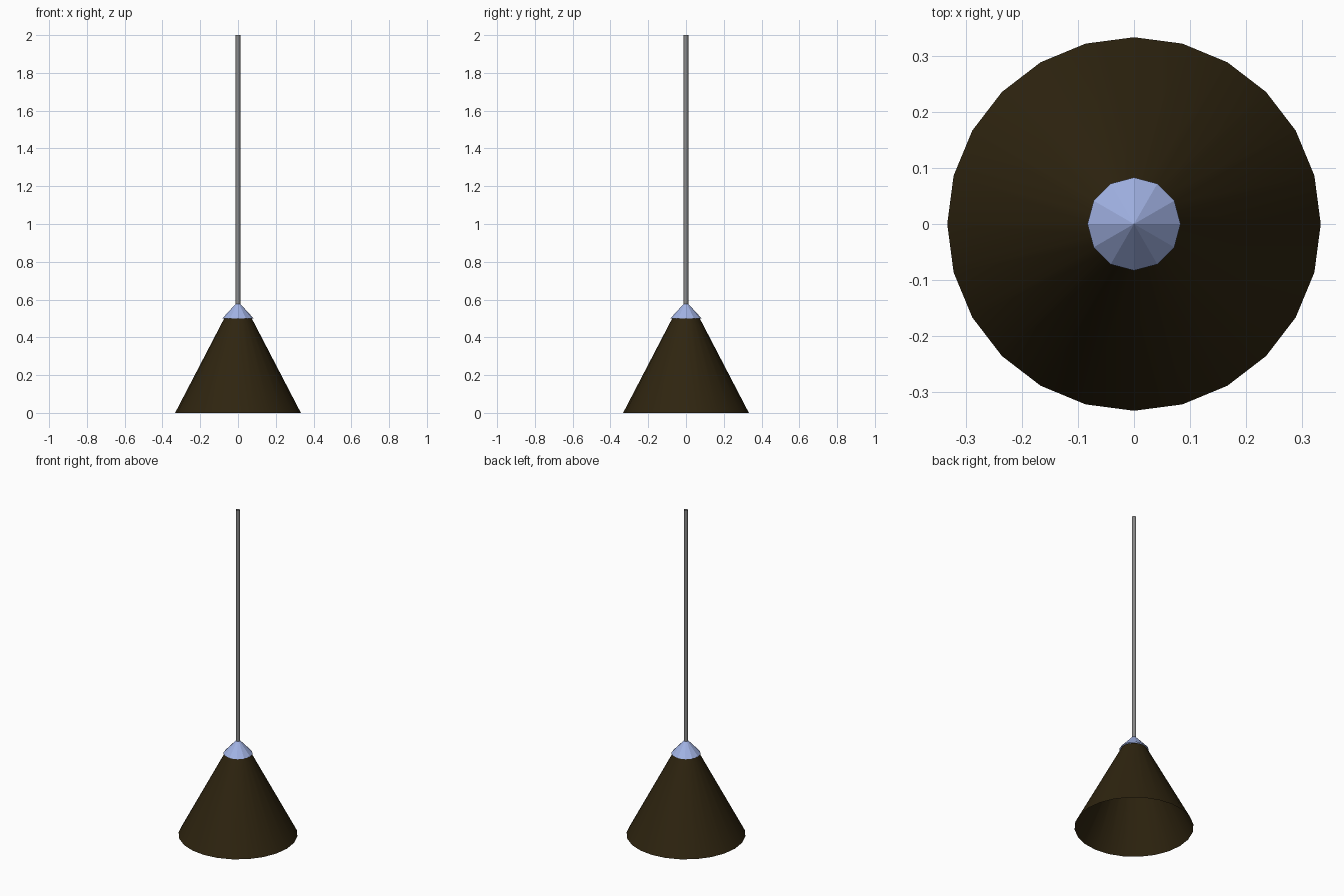
import bpy, math

if "Cube" in bpy.data.objects:
    bpy.data.objects.remove(bpy.data.objects["Cube"])


def material(name, rgb):
    m = bpy.data.materials.new(name)
    m.diffuse_color = (*rgb, 1)
    m.use_nodes = True
    m.node_tree.nodes["Principled BSDF"].inputs["Base Color"].default_value = m.diffuse_color
    return m


def tube(name, rings, sides, mat):
    """Open surface of revolution through (radius, z) rings."""
    verts = [(r * math.cos(2 * math.pi * i / sides), r * math.sin(2 * math.pi * i / sides), z)
             for r, z in rings for i in range(sides)]
    faces = [(k * sides + i, k * sides + (i + 1) % sides,
              (k + 1) * sides + (i + 1) % sides, (k + 1) * sides + i)
             for k in range(len(rings) - 1) for i in range(sides)]
    me = bpy.data.meshes.new(name)
    me.from_pydata(verts, [], faces)
    me.materials.append(mat)
    ob = bpy.data.objects.new(name, me)
    bpy.context.collection.objects.link(ob)
    for p in me.polygons:
        p.use_smooth = sides > 12
    return ob


brown = material("dark brown", (0.028, 0.018, 0.005))
blue = material("pale blue", (0.36, 0.45, 0.78))
grey = material("cord grey", (0.25, 0.25, 0.25))

# Flared shade, open at both ends
tube("shade", [(0.333, 0), (0.073, 0.5)], 24, brown)
# Conical cap on top of the shade
tube("cap", [(0.083, 0.5), (0.0005, 0.59)], 12, blue)
# Long hanging cord
tube("cord", [(0.012, 0.575), (0.012, 2.0)], 12, grey)
